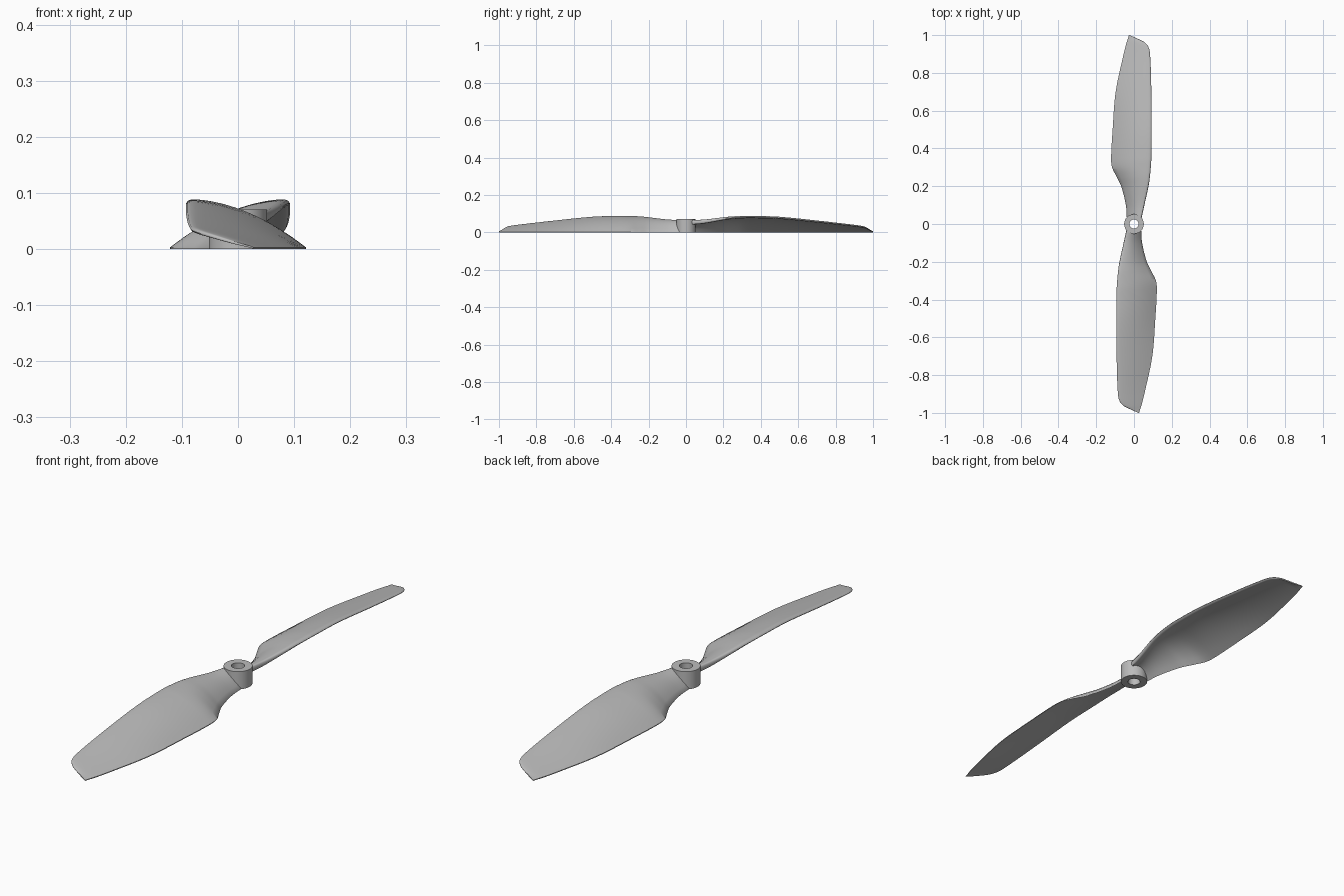
import bpy, bmesh, math
from mathutils import Vector

cube = bpy.data.objects.get("Cube")
if cube:
    bpy.data.objects.remove(cube, do_unlink=True)

grey = bpy.data.materials.new("mid grey plastic")
grey.use_nodes = True
colour = (0.5, 0.5, 0.5, 1)
grey.diffuse_color = colour
grey.node_tree.nodes["Principled BSDF"].inputs["Base Color"].default_value = colour


def finish(name, bm, angle):
    bmesh.ops.recalc_face_normals(bm, faces=bm.faces)
    mesh = bpy.data.meshes.new(name)
    bm.to_mesh(mesh)
    bm.free()
    mesh.materials.append(grey)
    obj = bpy.data.objects.new(name, mesh)
    bpy.context.collection.objects.link(obj)
    bpy.ops.object.select_all(action='DESELECT')
    obj.select_set(True)
    bpy.context.view_layer.objects.active = obj
    bpy.ops.object.shade_smooth_by_angle(angle=math.radians(angle))
    return obj


def bridge(bm, a, b):
    for i in range(len(a)):
        j = (i + 1) % len(a)
        bm.faces.new((a[i], a[j], b[j], b[i]))


# Blade stations: distance from hub, leading x, trailing x, crest height, thickness
STATIONS = [
    (0.03, -0.04, 0.038, 0.066, 0.026),
    (0.10, -0.055, 0.043, 0.069, 0.022),
    (0.20, -0.077, 0.068, 0.081, 0.016),
    (0.25, -0.084, 0.092, 0.086, 0.015),
    (0.30, -0.089, 0.116, 0.088, 0.014),
    (0.35, -0.092, 0.121, 0.089, 0.014),
    (0.50, -0.093, 0.113, 0.084, 0.013),
    (0.70, -0.092, 0.097, 0.064, 0.012),
    (0.90, -0.085, 0.055, 0.041, 0.010),
    (0.94, -0.075, 0.045, 0.035, 0.009),
    (0.965, -0.052, 0.038, 0.027, 0.007),
    (0.985, -0.01, 0.031, 0.014, 0.005),
    (1.00, 0.023, 0.027, 0.005, 0.003),
]


def refine(rows, steps=5):
    """Smooth the station list with a monotone-friendly cubic."""
    pts = [Vector(r) for r in rows]

    def slope(i):
        a, b = max(i - 1, 0), min(i + 1, len(pts) - 1)
        return (pts[b] - pts[a]) / (pts[b][0] - pts[a][0])

    out = []
    for i in range(len(pts) - 1):
        p, q = pts[i], pts[i + 1]
        span = q[0] - p[0]
        for k in range(steps):
            u = k / steps
            out.append(p * (2*u**3 - 3*u**2 + 1) + q * (3*u**2 - 2*u**3)
                       + slope(i) * span * (u**3 - 2*u**2 + u)
                       + slope(i + 1) * span * (u**3 - u**2))
    out.append(pts[-1])
    return out


def section(d, lead, trail, crest, thick, n=14):
    """Cambered aerofoil loop with a rounded nose and thin tail."""
    power = 2.2 - 0.8 * d
    top, bottom = [], []
    for i in range(n + 1):
        t = (i / n) ** 1.6
        x = lead + (trail - lead) * t
        upper = 0.003 + (crest - 0.003) * (1 - t ** power)
        nose = math.sqrt(max(0, 1 - (1 - min(t / 0.07, 1)) ** 2))
        depth = 0.003 + (thick - 0.003) * (1 - t)
        drop = depth * 0.5 * (1 - nose)
        top.append((x, -d, upper - drop))
        if i > 0:
            bottom.append((x, -d, max(0, upper - depth + drop)))
    return top + bottom[::-1]


def make_blade(name, turn):
    bm = bmesh.new()
    loops = []
    for row in refine(STATIONS):
        loops.append([bm.verts.new((x * turn, y * turn, z))
                      for x, y, z in section(*row)])
    for a, b in zip(loops, loops[1:]):
        bridge(bm, a, b)
    bm.faces.new(loops[0])
    bm.faces.new(loops[-1])
    return finish(name, bm, 50)


make_blade("front_blade", 1)
make_blade("back_blade", -1)

# Hub: turned ring with a through bore
bm = bmesh.new()
profile = [(0.024, 0), (0.052, 0), (0.052, 0.07), (0.024, 0.07)]
sides = 48
rings = [[bm.verts.new((r * math.cos(2 * math.pi * i / sides),
                        r * math.sin(2 * math.pi * i / sides), z))
          for i in range(sides)] for r, z in profile]
for k in range(len(rings)):
    bridge(bm, rings[k], rings[(k + 1) % len(rings)])
finish("hub", bm, 30)
